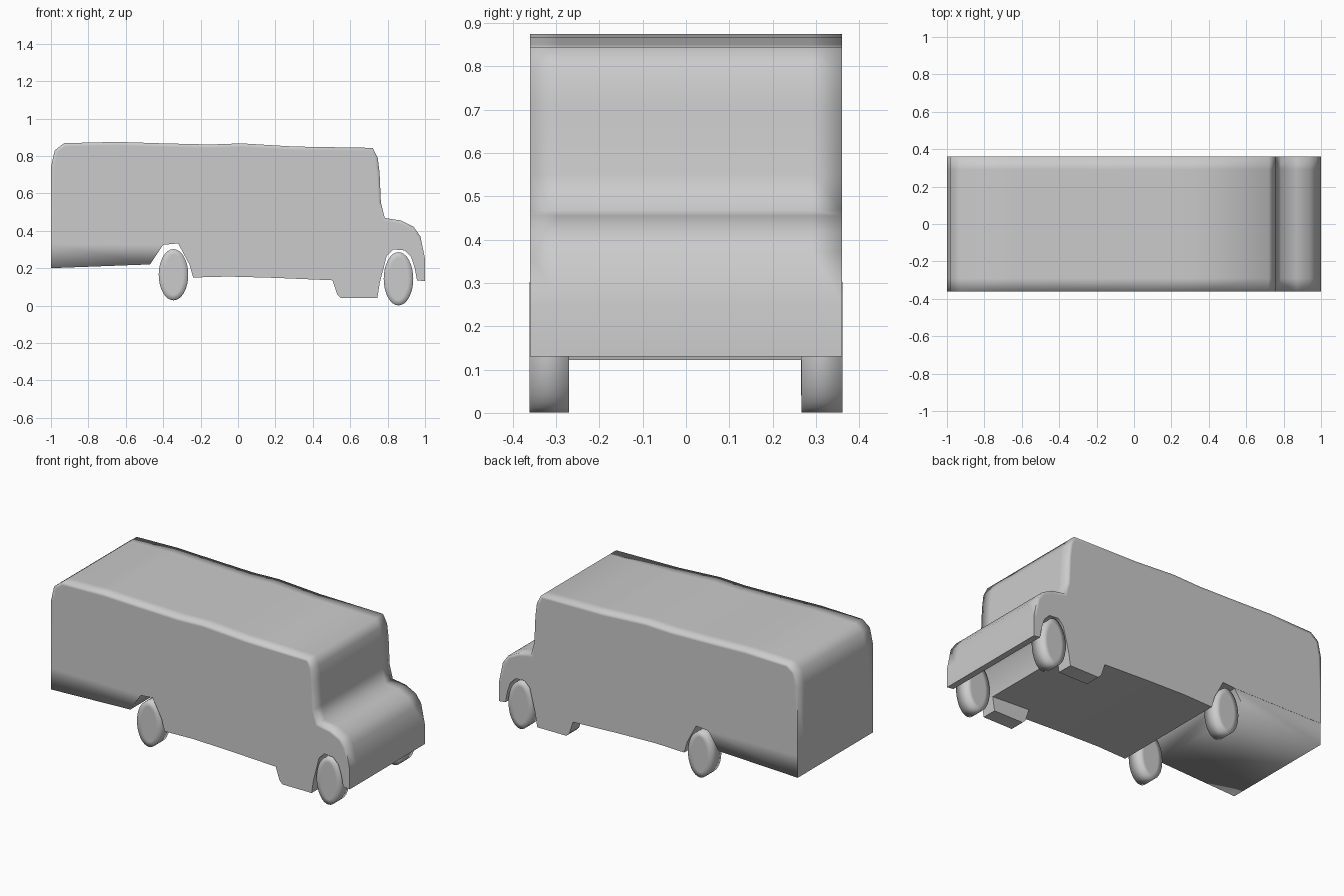
import bpy, bmesh, math

if "Cube" in bpy.data.objects:
    bpy.data.objects.remove(bpy.data.objects["Cube"])

grey = bpy.data.materials.new("plain grey")
grey.diffuse_color = (0.6, 0.6, 0.6, 1)
grey.use_nodes = True
grey.node_tree.nodes["Principled BSDF"].inputs["Base Color"].default_value = grey.diffuse_color


def extrude_profile(name, profile, ys, soft=lambda e: False, inset=0.0, angle=50):
    """Sweep an (x, z) outline through the given y stations and cap both ends."""
    bm = bmesh.new()
    rings = [[bm.verts.new((x, y, z)) for x, z in profile] for y in ys]
    n = len(profile)
    for a, b in zip(rings, rings[1:]):
        for i in range(n):
            j = (i + 1) % n
            bm.faces.new((a[i], a[j], b[j], b[i]))
    caps = [bm.faces.new(rings[0]), bm.faces.new(rings[-1][::-1])]
    bmesh.ops.recalc_face_normals(bm, faces=bm.faces[:])
    if inset:
        bmesh.ops.inset_individual(bm, faces=caps, thickness=inset)
    for f in bm.faces:
        f.smooth = True
    for e in bm.edges:
        e.smooth = e.calc_face_angle(0) < math.radians(angle) or soft(e)
    me = bpy.data.meshes.new(name)
    bm.to_mesh(me)
    bm.free()
    me.materials.append(grey)
    ob = bpy.data.objects.new(name, me)
    bpy.context.collection.objects.link(ob)
    return ob


# Body shell: roof, windscreen, bonnet, front arch, floor and rear arch
body = [(-1, .33), (-1, .74), (-.98, .83), (-.93, .868), (-.65, .875),
        (-.4, .867), (-.15, .861), (.02, .867), (.3, .85), (.72, .843),
        (.747, .79), (.757, .71), (.764, .55), (.785, .468), (.87, .455),
        (.94, .42), (.975, .37), (1, .25), (1, .13), (.957, .135),
        (.945, .2), (.925, .26), (.89, .295), (.83, .3), (.795, .265),
        (.758, .122), (.505, .135), (.2, .148), (-.05, .155), (-.24, .15),
        (-.26, .22), (-.32, .332), (-.4, .325)]
extrude_profile("bus_body", body, (-.36, -.29, .29, .36), inset=.018,
                soft=lambda e: all(v.co.z > .36 for v in e.verts))

# Lower rear section, softly shaded around its bottom edges
tail = [(-1, .33), (-1, .2), (-.47, .22), (-.4, .325)]
extrude_profile("rear_skirt", tail, (-.359, .359),
                soft=lambda e: all(v.co.z < .23 for v in e.verts)
                and any(v.co.x > -.99 for v in e.verts))

# Side steps hanging below the floor
step = [(.505, .135), (.53, .06), (.55, .04), (.745, .04), (.758, .122)]
for side, y0, y1 in (("front", -.36, -.27), ("back", .265, .36)):
    extrude_profile(side + "_side_step", step, (y0, y1))

# Wheels: narrow oval discs with soft shading
for pos, cx, cz in (("rear", -.345, .165), ("front", .858, .143)):
    oval = [(cx + .079 * math.cos(t * math.tau / 32),
             cz + (.137 if pos == "rear" else .1425) * math.sin(t * math.tau / 32))
            for t in range(32)]
    for side, y0, y1 in (("near", -.361, -.27), ("far", .267, .361)):
        extrude_profile(f"{pos}_{side}_wheel", oval, (y0, y1),
                        inset=.03, soft=lambda e: True)
